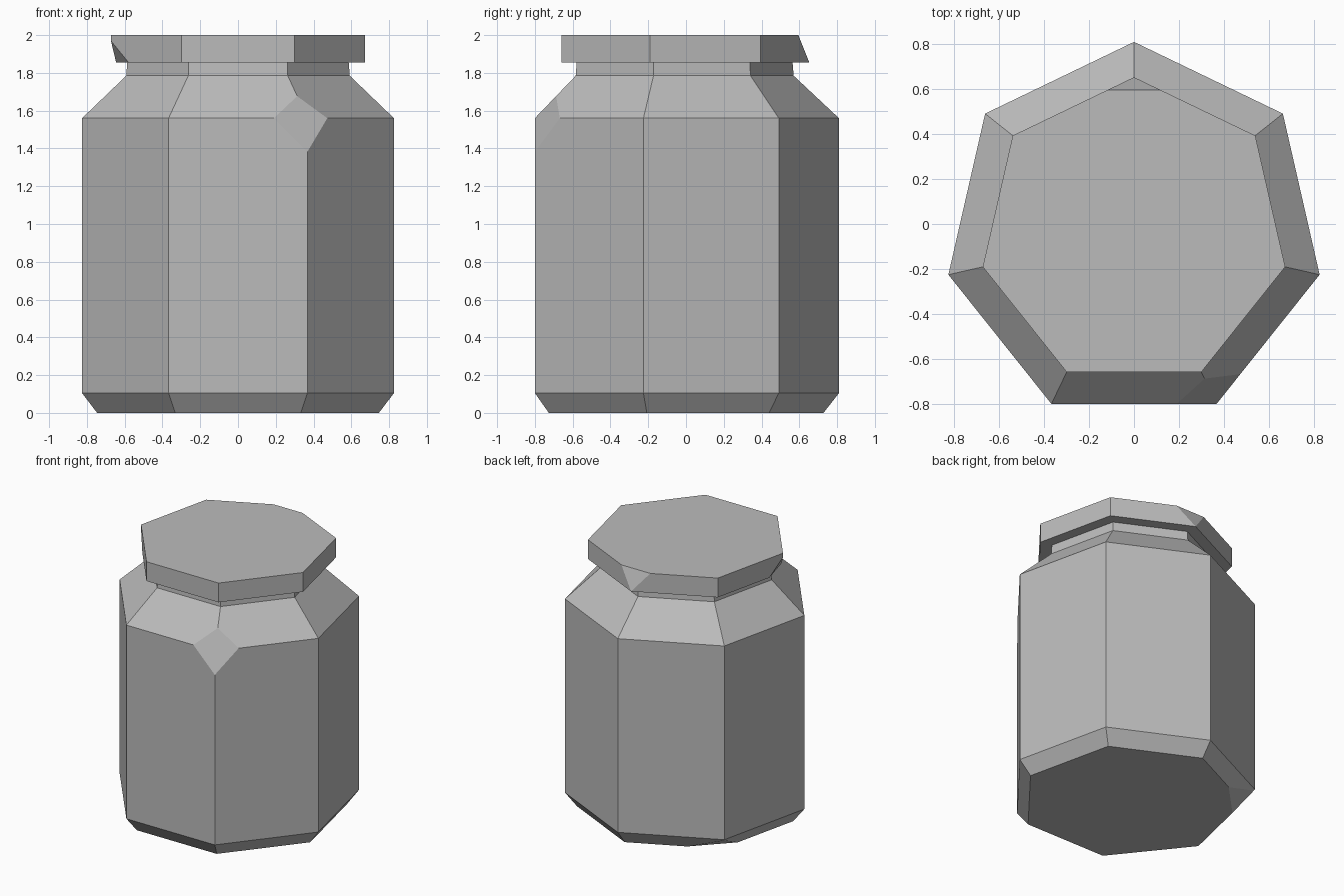
import bpy, bmesh, math
from mathutils import Vector

cube = bpy.data.objects.get("Cube")
if cube:
    bpy.data.objects.remove(cube)

SIDES = 7
CENTRE_Y = -0.037

grey = bpy.data.materials.new("plain grey")
grey.use_nodes = True
colour = (0.5, 0.5, 0.5, 1)
grey.diffuse_color = colour
grey.node_tree.nodes["Principled BSDF"].inputs["Base Color"].default_value = colour


def ring(bm, radius, z):
    """One seven-sided ring with a corner pointing to the back."""
    angles = [math.pi / 2 + i * math.tau / SIDES for i in range(SIDES)]
    return [bm.verts.new((radius * math.cos(a), CENTRE_Y + radius * math.sin(a), z))
            for a in angles]


def chip(bm, a, b, c):
    """Slice off the corner outside the plane through three points."""
    a, b, c = Vector(a), Vector(b), Vector(c)
    normal = (b - a).cross(c - a).normalized()
    middle = Vector((0, 0, 1))
    if (a - middle).dot(normal) < 0:
        normal.negate()
    geom = bm.verts[:] + bm.edges[:] + bm.faces[:]
    cut = bmesh.ops.bisect_plane(bm, geom=geom, dist=0.0001, plane_co=a,
                                 plane_no=normal, clear_outer=True)
    edges = [e for e in cut["geom_cut"]
             if isinstance(e, bmesh.types.BMEdge) and e.is_boundary]
    bmesh.ops.holes_fill(bm, edges=edges, sides=0)


def build(name, profile, chips):
    """Stack rings into a closed faceted body, then chip its corners."""
    bm = bmesh.new()
    rings = [ring(bm, r, z) for r, z in profile]
    for low, high in zip(rings, rings[1:]):
        for i in range(SIDES):
            j = (i + 1) % SIDES
            bm.faces.new((low[i], low[j], high[j], high[i]))
    bm.faces.new(rings[0][::-1])
    bm.faces.new(rings[-1])
    for points in chips:
        chip(bm, *points)
    bmesh.ops.recalc_face_normals(bm, faces=bm.faces[:])
    mesh = bpy.data.meshes.new(name)
    bm.to_mesh(mesh)
    bm.free()
    mesh.materials.append(grey)
    obj = bpy.data.objects.new(name, mesh)
    bpy.context.collection.objects.link(obj)
    return obj


# Jar body with bevelled foot, sloped shoulder and neck; two chipped corners
build("jar_body",
      [(0.765, 0), (0.847, 0.105), (0.847, 1.56), (0.607, 1.785), (0.6, 1.87)],
      [((0.37, -0.8, 1.38), (0.19, -0.8, 1.56), (0.49, -0.66, 1.56)),
       ((-0.65, 0.48, 0.09), (-0.66, 0.26, 0), (-0.38, 0.55, 0))])

# Flat lid, chipped at the back top and the right lower corner
build("jar_lid",
      [(0.69, 1.855), (0.69, 2)],
      [((-0.125, 0.595, 2), (0.125, 0.595, 2), (0, 0.653, 1.855)),
       ((-0.673, -0.19, 1.97), (-0.58, -0.305, 1.855), (-0.645, -0.07, 1.855))])
